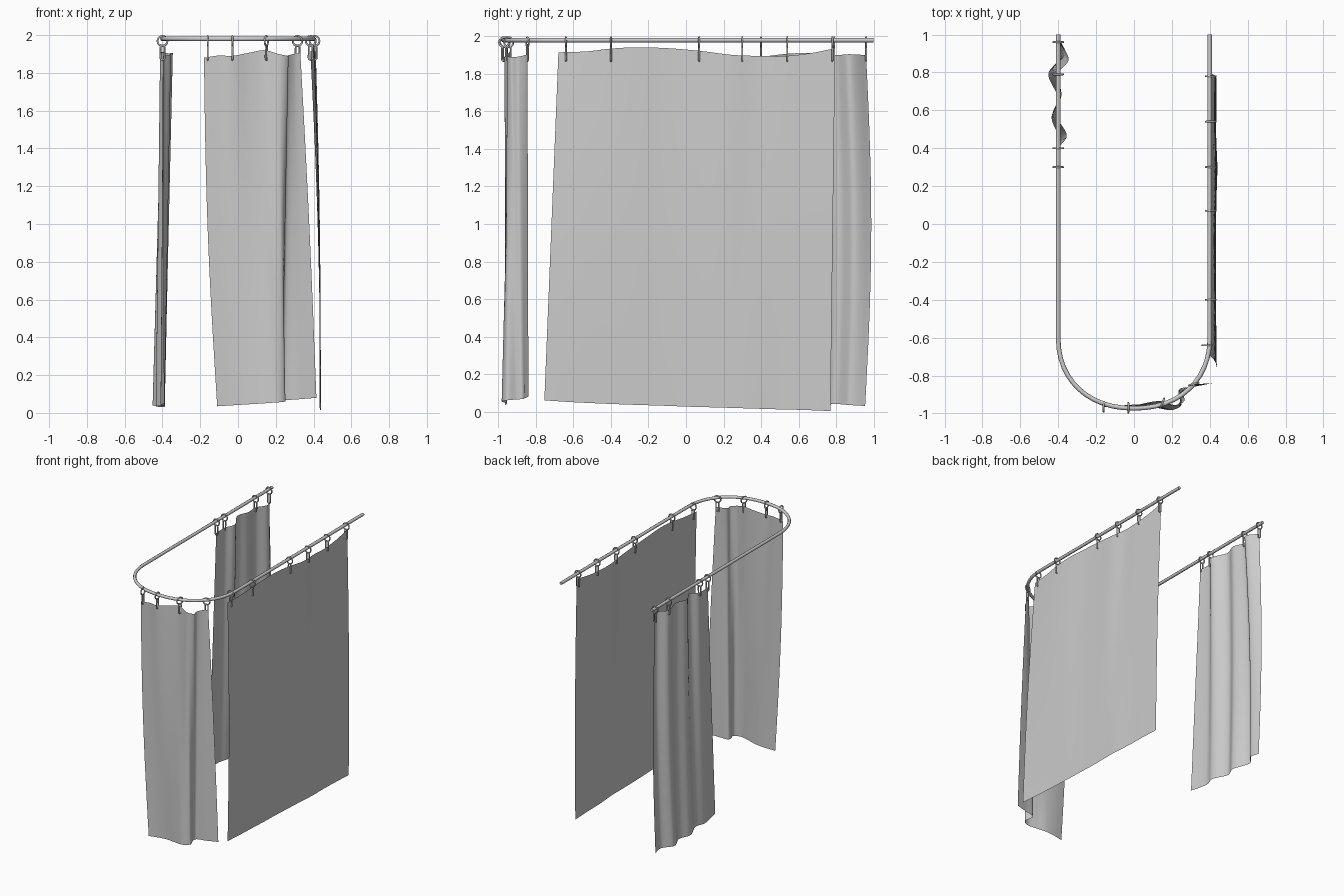
import bpy, math
from mathutils import Vector, Matrix

if "Cube" in bpy.data.objects:
    bpy.data.objects.remove(bpy.data.objects["Cube"])

RAIL_Z = 1.98


def tube(name, pts, radius, cyclic=False):
    """Round tube along a point path, turned into a mesh."""
    cu = bpy.data.curves.new(name, 'CURVE')
    cu.dimensions = '3D'
    cu.bevel_depth = radius
    cu.bevel_resolution = 2
    cu.use_fill_caps = not cyclic
    sp = cu.splines.new('POLY')
    sp.points.add(len(pts) - 1)
    for p, co in zip(sp.points, pts):
        p.co = (*co, 1)
    sp.use_cyclic_u = cyclic
    ob = bpy.data.objects.new(name, cu)
    bpy.context.collection.objects.link(ob)
    bpy.ops.object.select_all(action='DESELECT')
    ob.select_set(True)
    bpy.context.view_layer.objects.active = ob
    bpy.ops.object.convert(target='MESH')
    ob = bpy.context.object
    bpy.ops.object.shade_smooth_by_angle(angle=math.radians(50))
    return ob


def spline(pts, u):
    """Catmull-Rom point at u in 0..1."""
    n = len(pts) - 1
    i = min(int(u * n), n - 1)
    t = u * n - i
    p = [Vector(pts[min(max(i + k, 0), n)]) for k in (-1, 0, 1, 2)]
    return 0.5 * (2 * p[1] + (p[2] - p[0]) * t
                  + (2 * p[0] - 5 * p[1] + 4 * p[2] - p[3]) * t * t
                  + (3 * p[1] - p[0] - 3 * p[2] + p[3]) * t ** 3)


def curtain(name, top, bottom, bow0, bow1, nu=80, nv=30):
    """Cloth sheet between a top edge and a bottom edge, bowing mid-height."""
    verts, faces = [], []
    for j in range(nv + 1):
        t = j / nv
        s = math.sin(math.pi * t)
        for i in range(nu + 1):
            u = i / nu
            co = spline(top, u).lerp(spline(bottom, u), t)
            co += Vector(bow0).lerp(Vector(bow1), u) * s
            verts.append(co)
    w = nu + 1
    for j in range(nv):
        for i in range(nu):
            a = j * w + i
            faces.append((a, a + w, a + w + 1, a + 1))
    me = bpy.data.meshes.new(name)
    me.from_pydata(verts, [], faces)
    me.shade_smooth()
    ob = bpy.data.objects.new(name, me)
    bpy.context.collection.objects.link(ob)


# U-shaped rail: straight side, rounded front, straight side
path = [(-0.4, 1, RAIL_Z)]
for k in range(25):
    a = math.pi + math.pi * k / 24
    c, s = math.cos(a), math.sin(a)
    path.append((0.4 * math.copysign(abs(c) ** 0.92, c),
                 -0.6 - 0.373 * abs(s) ** 0.92, RAIL_Z))
path.append((0.4, 1, RAIL_Z))
tube("rail", path, 0.012)

# hanging rings and clips: x, y, direction across the rail
spots = [(-0.4, y, 0) for y in (0.96, 0.79, 0.40, 0.30)]
spots += [(0.405, y, 0) for y in (0.78, 0.54, 0.30, 0.07, -0.40)]
spots += [(0.385, -0.64, 0), (0.315, -0.845, 15), (0.15, -0.945, 70),
          (-0.03, -0.97, 90), (-0.16, -0.965, 90)]
ring = [(0.026 * math.cos(a), 0, 0.026 * math.sin(a))
        for a in (math.tau * k / 20 for k in range(20))]
clip = []
for k in range(16):
    a = math.tau * k / 16
    clip.append((0.011 * math.cos(a), 0,
                 math.copysign(0.027, math.sin(a + 0.01)) + 0.011 * math.sin(a) - 0.062))
for n, (x, y, deg) in enumerate(spots, 1):
    place = Matrix.Translation((x, y, 1.969)) @ Matrix.Rotation(math.radians(deg), 4, 'Z')
    for label, shape, r in (("ring", ring, 0.005), ("clip", clip, 0.005)):
        tube(f"{label}_{n}", shape, r, True).matrix_world = place

# left curtain, gathered in folds
curtain("left_curtain",
        [(-.40, .96, 1.90), (-.345, .87, 1.905), (-.40, .79, 1.90), (-.383, .68, 1.91),
         (-.412, .58, 1.91), (-.355, .47, 1.90), (-.395, .40, 1.89), (-.395, .29, 1.89)],
        [(-.40, .955, .03), (-.39, .87, .035), (-.452, .79, .04), (-.40, .66, .03),
         (-.435, .56, .035), (-.39, .44, .04), (-.41, .34, .04), (-.39, .19, .05)],
        (0, .03, 0), (0, 0, 0))

# front curtain, one deep fold near the right
curtain("front_curtain",
        [(-.18, -.965, 1.88), (-.10, -.965, 1.892), (-.03, -.968, 1.89), (.06, -.945, 1.907),
         (.14, -.935, 1.92), (.215, -.955, 1.90), (.265, -.935, 1.89), (.262, -.895, 1.892),
         (.295, -.86, 1.90), (.33, -.845, 1.905)],
        [(-.11, -.965, .035), (-.03, -.955, .04), (.05, -.955, .045), (.13, -.972, .05),
         (.20, -.982, .055), (.25, -.955, .06), (.235, -.90, .065), (.245, -.868, .067),
         (.32, -.858, .072), (.415, -.84, .08)],
        (-.015, 0, 0), (.005, 0, 0))

# right curtain, drawn nearly flat
curtain("right_curtain",
        [(.383, -.68, 1.915), (.395, -.53, 1.92), (.403, -.40, 1.935), (.405, -.25, 1.942),
         (.40, -.08, 1.936), (.405, .08, 1.922), (.412, .24, 1.902), (.40, .38, 1.896),
         (.405, .52, 1.895), (.405, .66, 1.91), (.405, .795, 1.937)],
        [(.437, -.755, .06), (.435, -.60, .05), (.433, -.45, .043), (.433, -.30, .037),
         (.432, -.14, .032), (.433, .02, .026), (.436, .17, .022), (.44, .30, .018),
         (.434, .46, .013), (.435, .62, .009), (.435, .77, .003)],
        (.012, 0, 0), (.008, 0, 0))
